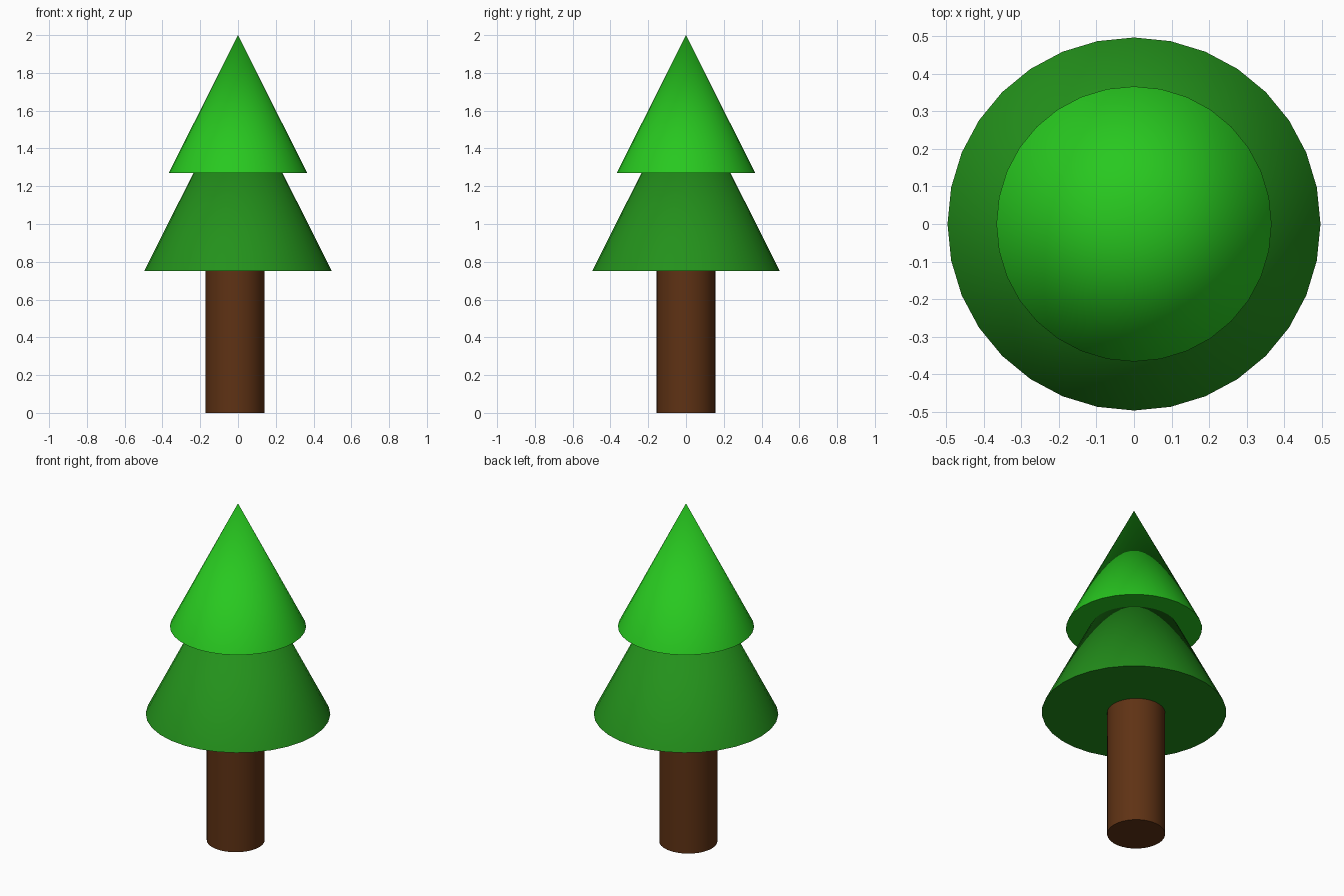
import bpy
import math

if "Cube" in bpy.data.objects:
    bpy.data.objects.remove(bpy.data.objects["Cube"])


def material(name, color):
    mat = bpy.data.materials.new(name)
    mat.diffuse_color = (*color, 1.0)
    mat.use_nodes = True
    mat.node_tree.nodes["Principled BSDF"].inputs["Base Color"].default_value = mat.diffuse_color
    return mat


def tapered(name, x, z0, z1, r0, r1, mat):
    """Closed 32-sided cone or cylinder standing between z0 and z1."""
    bpy.ops.mesh.primitive_cone_add(vertices=32, radius1=r0, radius2=r1, depth=z1 - z0,
                                    location=(x, 0, (z0 + z1) / 2))
    obj = bpy.context.object
    obj.name = name
    obj.data.materials.append(mat)
    bpy.ops.object.shade_smooth_by_angle(angle=math.radians(40))
    return obj


bark = material("bark", (0.114, 0.032, 0.007))
dark_green = material("dark_green", (0.017, 0.283, 0.011))
light_green = material("light_green", (0.021, 0.578, 0.014))

# Trunk, slightly off centre, sunk a little into the foliage
tapered("trunk", -0.015, 0.0, 0.85, 0.156, 0.156, bark)

# Two foliage tiers; the lower one's tip is hidden inside the upper one
tapered("lower_foliage", 0, 0.752, 1.74, 0.496, 0, dark_green)
tapered("upper_foliage", 0, 1.271, 2.0, 0.366, 0, light_green)
